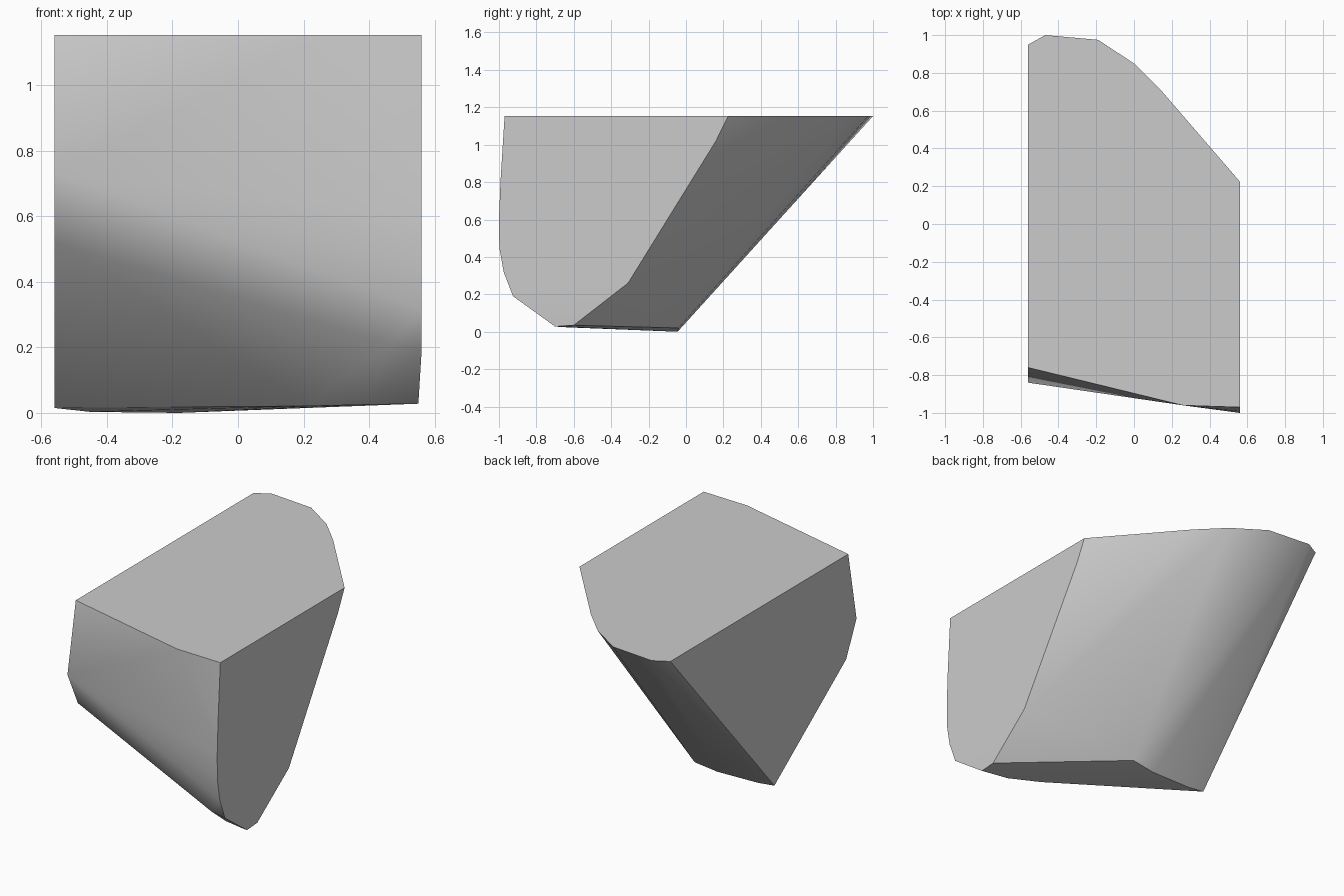
import bpy, bmesh, math

cube = bpy.data.objects.get("Cube")
if cube:
    bpy.data.objects.remove(cube, do_unlink=True)

TOP, SIDE = 1.153, 0.56

# Flat top outline (x, y)
top = [(-SIDE, -0.76), (0.26, -0.96), (SIDE, -0.97), (SIDE, 0.225), (0.15, 0.70),
       (0.0, 0.85), (-0.19, 0.975), (-0.47, 1.0), (-SIDE, 0.95)]
# Cut side at +x (y, z)
left_side = [(-0.992, 0.80), (-1.0, 0.60), (-0.998, 0.45), (-0.975, 0.32),
             (-0.925, 0.19), (-0.31, 0.26), (0.16, 1.02)]
# Cut side at -x (y, z)
right_side = [(-0.84, 0.73), (-0.74, 0.52), (-0.05, 0.015)]
# Small underside and the front corner above it
underside = [(0.55, -0.70, 0.028), (0.55, -0.60, 0.035), (0.385, -0.665, 0.025),
             (0.217, -0.572, 0.021), (-0.03, -0.04, 0.02), (-0.18, -0.045, 0.0),
             (-0.45, -0.05, 0.003)]
front_corner = [(0.47, -0.93, 0.21)]

points = [(x, y, TOP) for x, y in top]
points += [(SIDE, y, z) for y, z in left_side]
points += [(-SIDE, y, z) for y, z in right_side]
points += underside + front_corner

# Wrap the outlines in one convex solid
bm = bmesh.new()
for p in points:
    bm.verts.new(p)
hull = bmesh.ops.convex_hull(bm, input=bm.verts[:])
loose = [v for v in bm.verts if not v.link_faces]
bmesh.ops.delete(bm, geom=loose, context='VERTS')
bmesh.ops.dissolve_limit(bm, angle_limit=math.radians(0.5),
                         verts=bm.verts[:], edges=bm.edges[:])
bmesh.ops.recalc_face_normals(bm, faces=bm.faces[:])


# Smooth walls, with crisp borders around the flat cuts
def cut_of(face):
    n = face.normal
    if abs(n.x) > 0.98:
        return "side"
    if n.z > 0.95:
        return "top"
    return "under" if n.z < -0.96 else "wall"


for f in bm.faces:
    f.smooth = True
for e in bm.edges:
    e.smooth = len({cut_of(f) for f in e.link_faces}) == 1

mesh = bpy.data.meshes.new("stone_block")
bm.to_mesh(mesh)
bm.free()
block = bpy.data.objects.new("stone_block", mesh)
bpy.context.collection.objects.link(block)

# Plain grey
grey = bpy.data.materials.new("light_grey")
colour = (0.6, 0.6, 0.6, 1.0)
grey.use_nodes = True
grey.diffuse_color = colour
grey.node_tree.nodes["Principled BSDF"].inputs["Base Color"].default_value = colour
mesh.materials.append(grey)
